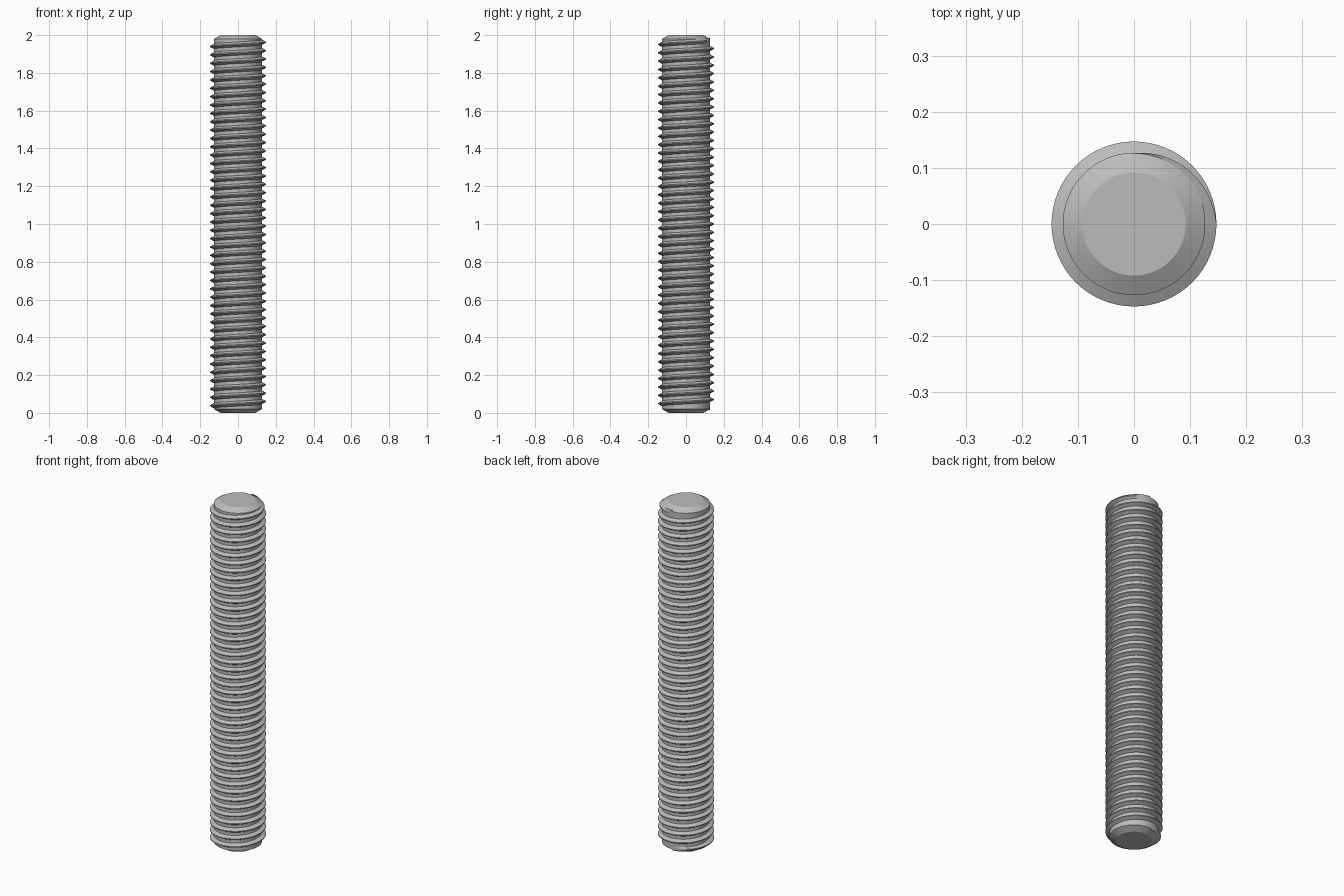
import bpy
import math

if "Cube" in bpy.data.objects:
    bpy.data.objects.remove(bpy.data.objects["Cube"])

SEGMENTS = 64        # steps per full turn
HEIGHT = 2.0
CORE = 0.127         # radius of the plain rod
CREST = 0.147        # radius of the thread tips
END = 0.092          # radius of the flat end faces
CHAMFER = 0.02
TURNS = 44
START = 0.027        # height at which the thread begins
PITCH = (HEIGHT - 2 * START) / TURNS

steel = bpy.data.materials.new("grey_steel")
steel.use_nodes = True
colour = (0.5, 0.5, 0.5, 1)
steel.diffuse_color = colour
steel.node_tree.nodes["Principled BSDF"].inputs["Base Color"].default_value = colour


def make_object(name, verts, faces):
    mesh = bpy.data.meshes.new(name)
    mesh.from_pydata(verts, [], faces)
    mesh.materials.append(steel)
    obj = bpy.data.objects.new(name, mesh)
    bpy.context.collection.objects.link(obj)
    bpy.ops.object.select_all(action='DESELECT')
    obj.select_set(True)
    bpy.context.view_layer.objects.active = obj
    bpy.ops.object.shade_smooth_by_angle(angle=math.radians(25))
    return obj


def polar(radius, angle, z):
    return (radius * math.cos(angle), radius * math.sin(angle), z)


# Plain rod with chamfered ends
rings = [(END, 0), (CORE, CHAMFER), (CORE, HEIGHT - CHAMFER), (END, HEIGHT)]
verts = [polar(r, math.tau * i / SEGMENTS, z) for r, z in rings for i in range(SEGMENTS)]
faces = []
for ring in range(len(rings) - 1):
    a, b = ring * SEGMENTS, (ring + 1) * SEGMENTS
    for i in range(SEGMENTS):
        j = (i + 1) % SEGMENTS
        faces.append((a + i, a + j, b + j, b + i))
faces.append(tuple(reversed(range(SEGMENTS))))
faces.append(tuple(range(len(verts) - SEGMENTS, len(verts))))
make_object("rod_core", verts, faces)

# Right-handed thread ridge, rising out of the rod over a quarter turn at each end
ROOT = CORE - 0.001
profile = [(0, -0.014), (1, -0.0027), (1, 0.0027), (0, 0.014)]   # rise, height offset
steps = TURNS * SEGMENTS
fade = SEGMENTS / 4
verts, faces = [], []
for s in range(steps + 1):
    grow = min(1, s / fade, (steps - s) / fade)
    angle = math.pi / 2 + math.tau * s / SEGMENTS
    z = START + PITCH * s / SEGMENTS
    for rise, dz in profile:
        verts.append(polar(ROOT + (CREST - ROOT) * rise * grow, angle, z + dz))
for s in range(steps):
    a, b = 4 * s, 4 * (s + 1)
    for k in range(3):
        faces.append((a + k, b + k, b + k + 1, a + k + 1))
make_object("thread_ridge", verts, faces)
